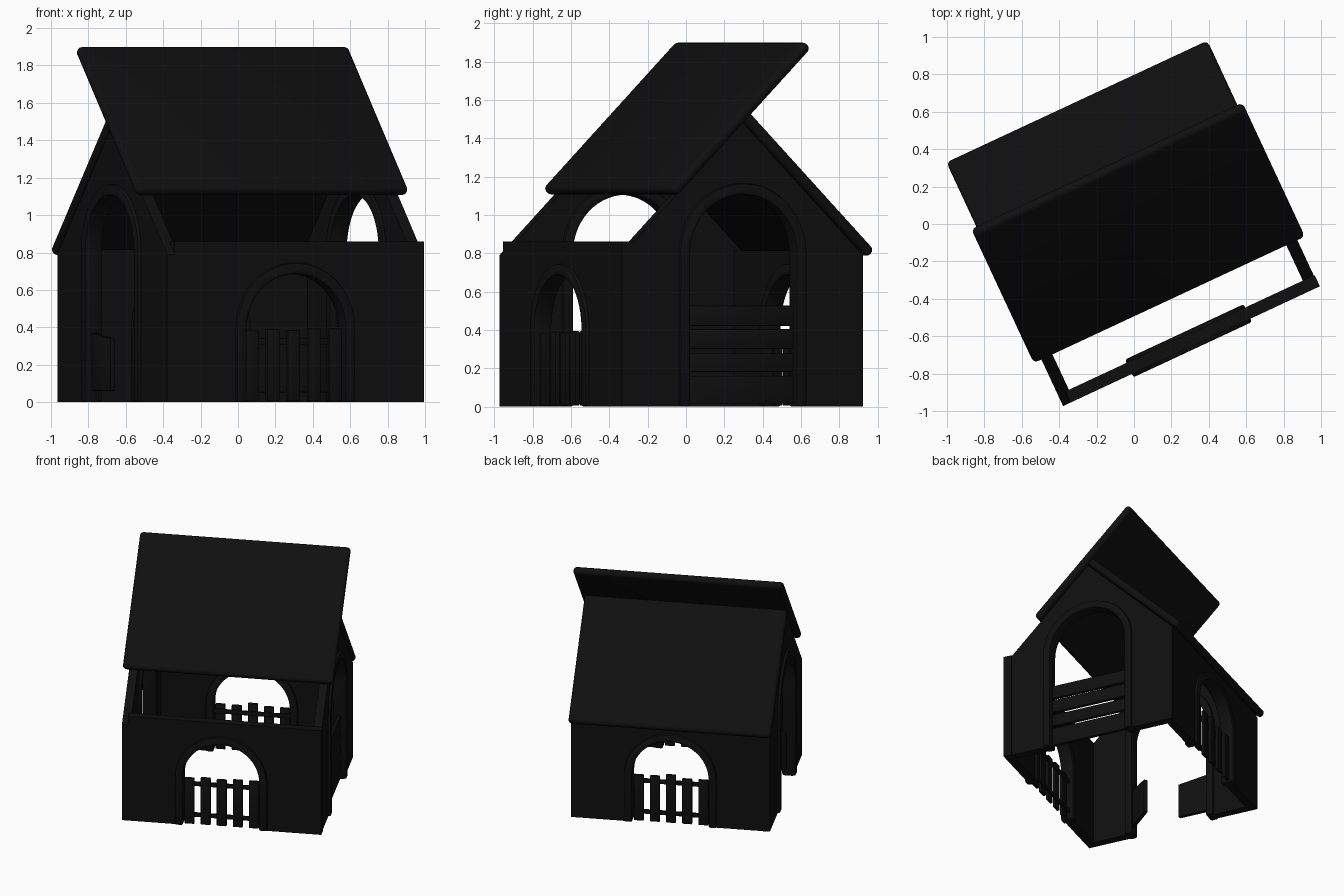
import bpy, bmesh, math, random
from mathutils import Matrix

if "Cube" in bpy.data.objects:
    bpy.data.objects.remove(bpy.data.objects["Cube"])

random.seed(3)
TURN = Matrix.Rotation(math.radians(25), 4, 'Z')   # whole house is turned on its base
MID = -0.028                                       # depth of the ridge line

black = bpy.data.materials.new("soft black")
black.diffuse_color = (0.0048, 0.0048, 0.0048, 1)
black.use_nodes = True
black.node_tree.nodes["Principled BSDF"].inputs["Base Color"].default_value = black.diffuse_color


def place(u, v, deg=0, z=0):
    return Matrix.Translation((u, v, z)) @ Matrix.Rotation(math.radians(deg), 4, 'Z')


def finish(name, bm, matrix, bevel=0, segs=2):
    if bevel:
        sharp = [e for e in bm.edges if e.calc_face_angle(0) > math.radians(40)]
        bmesh.ops.bevel(bm, geom=sharp, offset=bevel, segments=segs, profile=0.5,
                        affect='EDGES', clamp_overlap=True)
    bmesh.ops.recalc_face_normals(bm, faces=bm.faces)
    bm.transform(TURN @ matrix)
    me = bpy.data.meshes.new(name)
    bm.to_mesh(me)
    bm.free()
    me.materials.append(black)
    ob = bpy.data.objects.new(name, me)
    bpy.context.collection.objects.link(ob)
    bpy.ops.object.select_all(action='DESELECT')
    bpy.context.view_layer.objects.active = ob
    ob.select_set(True)
    bpy.ops.object.shade_smooth_by_angle(angle=math.radians(35))
    return ob


def plate(name, pts, thick, matrix, bevel=0):
    """Upright outline (sideways, up) given a thickness."""
    bm = bmesh.new()
    f = bm.faces.new([bm.verts.new((s, -thick / 2, z)) for s, z in pts])
    new = bmesh.ops.extrude_face_region(bm, geom=[f])['geom']
    bmesh.ops.translate(bm, vec=(0, thick, 0),
                        verts=[g for g in new if isinstance(g, bmesh.types.BMVert)])
    return finish(name, bm, matrix, bevel)


def box(name, size, matrix, bevel=0.006, segs=2):
    bm = bmesh.new()
    bmesh.ops.create_cube(bm, size=1)
    bmesh.ops.scale(bm, vec=size, verts=bm.verts)
    return finish(name, bm, matrix, bevel, segs)


def arch(r, spring, n=28):
    """Arch outline from left foot over the top to right foot."""
    curve = [(-r * math.cos(math.pi * i / n), spring + r * math.sin(math.pi * i / n))
             for i in range(n + 1)]
    return [(-r, 0)] + curve + [(r, 0)]


def arch_trim(name, inner, outer, spring, thick, matrix):
    plate(name, arch(outer, spring) + arch(inner, spring)[::-1], thick, matrix, 0.012)


# gable end walls with tall arches
for side, name in ((-1, "left"), (1, "right")):
    m = place(side * 0.7225, MID, 90)
    plate(name + "_gable_wall", [(-0.694, 0)] + arch(0.31, 0.80) +
          [(0.694, 0), (0.694, 0.79), (0, 1.484), (-0.694, 0.79)], 0.065, m)
    arch_trim(name + "_gable_arch_trim", 0.305, 0.365, 0.80, 0.105, m)

# front and back walls with low arches and picket fences
for name, v, u0, u1, top in (("front", -0.689, -0.71, 0.76, 0.86),
                             ("back", 0.632, -0.74, 0.74, 0.815)):
    m = place(0, v)
    plate(name + "_wall", [(u0, 0)] + arch(0.295, 0.395) +
          [(u1, 0), (u1, top), (u0, top)], 0.066, m)
    arch_trim(name + "_arch_trim", 0.29, 0.35, 0.395, 0.105, m)
    for i in range(5):
        h = 0.385 + random.uniform(-0.015, 0.015)
        box(f"{name}_picket_{i + 1}", (0.075, 0.025, h),
            place(-0.245 + i * 0.1225, v - math.copysign(0.01, v) * -1, 0, h / 2 + 0.005))
    for j, z in enumerate((0.07, 0.325)):
        box(f"{name}_fence_rail_{j + 1}", (0.60, 0.02, 0.035),
            place(0, v - math.copysign(0.012, v), 0, z))

# horizontal planks closing the lower right arch
for i, (z0, z1) in enumerate(((0.015, 0.16), (0.18, 0.278), (0.30, 0.405), (0.42, 0.526))):
    box(f"plank_{i + 1}", (0.61, 0.03, z1 - z0), place(0.72, MID, 90, (z0 + z1) / 2))

# two half doors in the left arch, one swung inward
leaf = [(0, 0.06), (0.24, 0.06), (0.24, 0.34), (0, 0.37)]
plate("closed_half_door", leaf, 0.03, place(-0.72, MID + 0.305, -90), 0.005)
plate("open_half_door", leaf, 0.03, place(-0.70, MID - 0.30, 47), 0.005)

# roof slabs, the front one slid up past the ridge
for name, half_u, length, v, z, tilt in (("front_roof", 0.80, 1.092, -0.052, 1.503, 45),
                                         ("back_roof", 0.77, 1.07, 0.335, 1.175, -45)):
    box(name, (half_u * 2, length, 0.058),
        Matrix.Translation((0, v, z)) @ Matrix.Rotation(math.radians(tilt), 4, 'X'), 0.027, 4)
